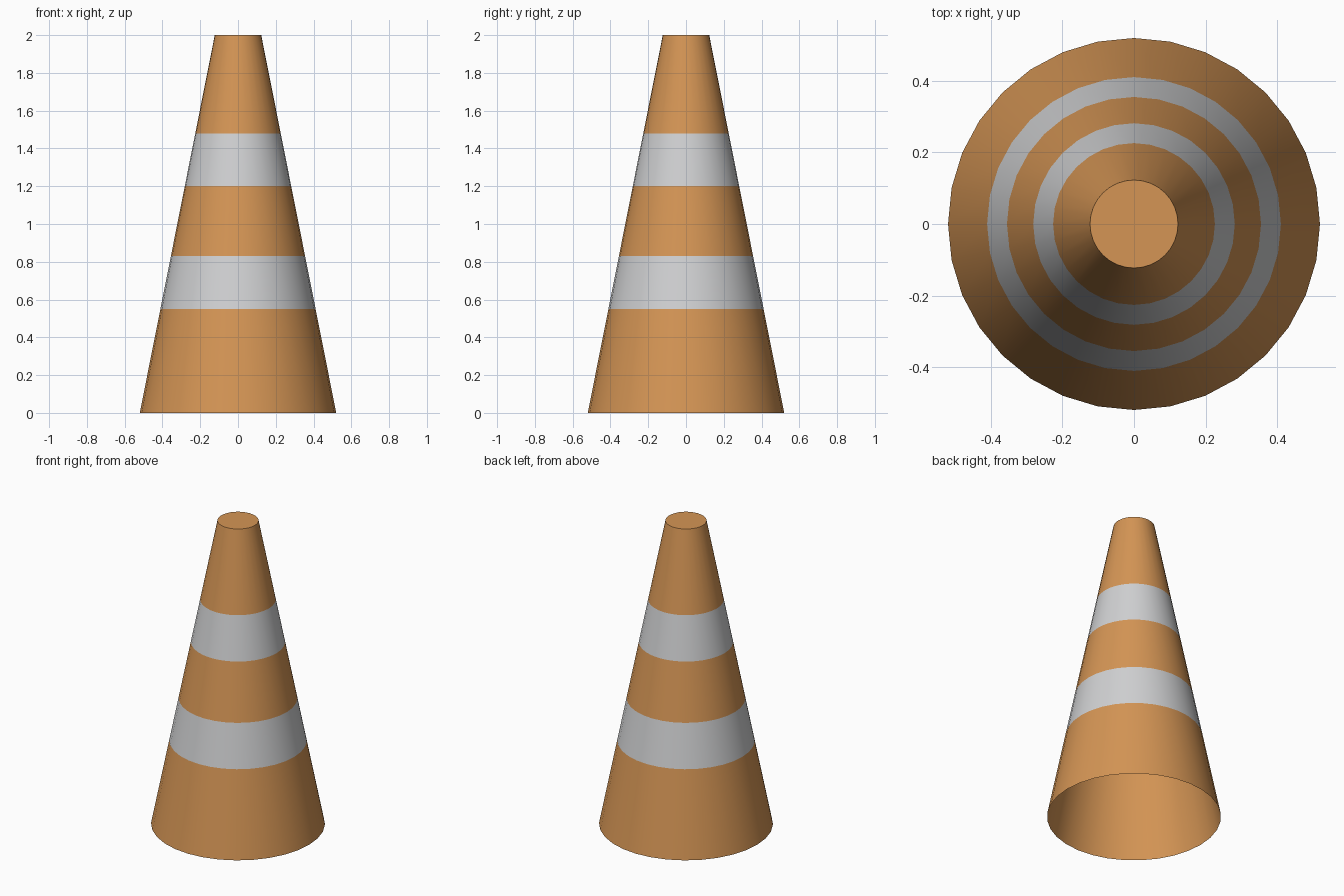
import bpy
import bmesh
import math
from mathutils import Matrix, Vector

cube = bpy.data.objects.get("Cube")
if cube:
    bpy.data.objects.remove(cube, do_unlink=True)


def make_material(name, rgb):
    mat = bpy.data.materials.new(name)
    mat.use_nodes = True
    mat.diffuse_color = (*rgb, 1)
    mat.node_tree.nodes["Principled BSDF"].inputs["Base Color"].default_value = (*rgb, 1)
    return mat


orange = make_material("orange", (0.66, 0.30, 0.09))
pale_grey = make_material("pale grey", (0.63, 0.635, 0.645))

SIDES = 32
HEIGHT = 2.0
BASE_RADIUS, TOP_RADIUS = 0.52, 0.123
STRIPES = [(0.55, 0.83), (1.20, 1.48)]

# Tapered shell, closed on top and open underneath
bm = bmesh.new()
bmesh.ops.create_cone(
    bm, cap_ends=True, segments=SIDES, radius1=BASE_RADIUS, radius2=TOP_RADIUS,
    depth=HEIGHT, matrix=Matrix.Translation((0, 0, HEIGHT / 2)))
bm.normal_update()
bottom = [f for f in bm.faces if f.normal.z < -0.9]
bmesh.ops.delete(bm, geom=bottom, context="FACES_ONLY")

# Cut the shell at the edges of each stripe
for level in [z for stripe in STRIPES for z in stripe]:
    bmesh.ops.bisect_plane(
        bm, geom=bm.verts[:] + bm.edges[:] + bm.faces[:],
        plane_co=Vector((0, 0, level)), plane_no=Vector((0, 0, 1)))

# Colour the stripes by height
for face in bm.faces:
    z = face.calc_center_median().z
    face.material_index = int(any(low < z < high for low, high in STRIPES))

mesh = bpy.data.meshes.new("cone_body")
bm.to_mesh(mesh)
bm.free()
mesh.materials.append(orange)
mesh.materials.append(pale_grey)
cone = bpy.data.objects.new("cone_body", mesh)
bpy.context.collection.objects.link(cone)

# Smooth sides with a sharp rim
bpy.ops.object.select_all(action="DESELECT")
cone.select_set(True)
bpy.context.view_layer.objects.active = cone
bpy.ops.object.shade_smooth_by_angle(angle=math.radians(30))
